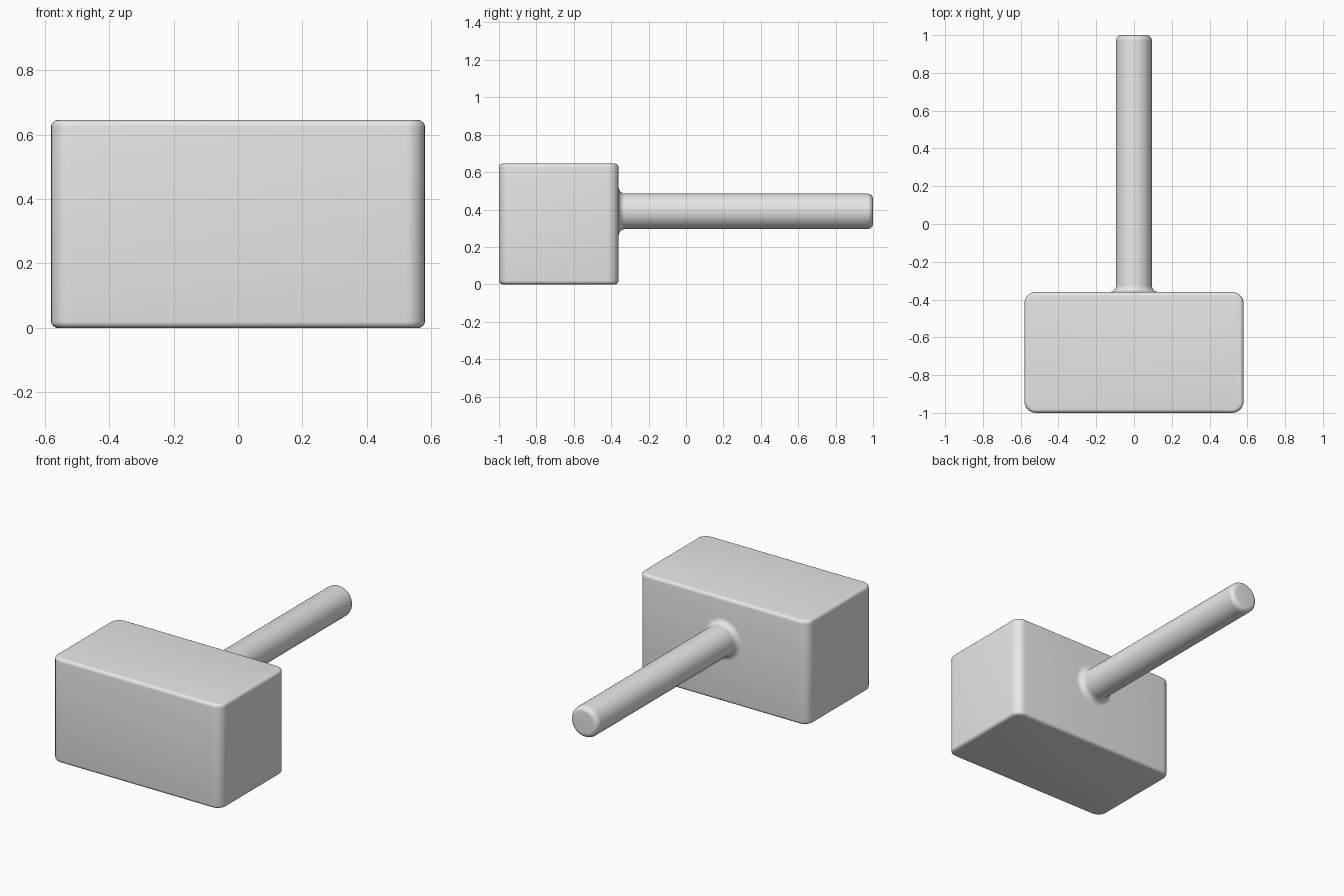
import bpy, bmesh, math
from mathutils import Matrix, Vector

cube = bpy.data.objects.get("Cube")
if cube:
    bpy.data.objects.remove(cube, do_unlink=True)

grey = bpy.data.materials.new("plain_grey")
grey.use_nodes = True
colour = (0.8, 0.8, 0.8, 1)
grey.diffuse_color = colour
grey.node_tree.nodes["Principled BSDF"].inputs["Base Color"].default_value = colour

HALF_X, FRONT, BACK, HEIGHT = 0.58, -1.0, -0.36, 0.645
CORNER, RIM = 0.06, 0.02
RADIUS, FILLET, END_ROUND, AXIS_Z = 0.095, 0.035, 0.03, 0.39


def add_part(name, bm):
    bmesh.ops.recalc_face_normals(bm, faces=bm.faces)
    mesh = bpy.data.meshes.new(name)
    bm.to_mesh(mesh)
    bm.free()
    mesh.materials.append(grey)
    obj = bpy.data.objects.new(name, mesh)
    bpy.context.collection.objects.link(obj)
    bpy.ops.object.select_all(action='DESELECT')
    obj.select_set(True)
    bpy.context.view_layer.objects.active = obj
    bpy.ops.object.shade_smooth_by_angle(angle=math.radians(35))
    return obj


def arc(cy, cr, radius, start, end, steps=8):
    """Points (y, r) along an arc, angles in degrees."""
    angles = [math.radians(start + (end - start) * i / steps) for i in range(steps + 1)]
    return [(cy + radius * math.cos(a), cr + radius * math.sin(a)) for a in angles]


# Head: block with wide rounded upright corners and a finer rounded rim
bm = bmesh.new()
bmesh.ops.create_cube(bm, size=1)
bmesh.ops.scale(bm, verts=bm.verts, vec=(2 * HALF_X, BACK - FRONT, HEIGHT))
bmesh.ops.translate(bm, verts=bm.verts, vec=(0, (FRONT + BACK) / 2, HEIGHT / 2))
upright = [e for e in bm.edges if abs(e.verts[0].co.z - e.verts[1].co.z) > HEIGHT / 2]
bmesh.ops.bevel(bm, geom=upright, offset=CORNER, segments=8, profile=0.5, affect='EDGES')
rim = [e for e in bm.edges if abs(e.verts[0].co.z - e.verts[1].co.z) < 0.001]
bmesh.ops.bevel(bm, geom=rim, offset=RIM, segments=5, profile=0.5, affect='EDGES')
add_part("hammer_head", bm)

# Handle: turned profile with a flared root and a rounded, flat end
profile = arc(BACK + FILLET, RADIUS + FILLET, FILLET, 180, 270)
profile += arc(1 - END_ROUND, RADIUS - END_ROUND, END_ROUND, 90, 0)
bm = bmesh.new()
verts = [bm.verts.new(Vector((r, y, 0))) for y, r in profile]
edges = [bm.edges.new(pair) for pair in zip(verts, verts[1:])]
bmesh.ops.spin(bm, geom=verts + edges, cent=(0, 0, 0), axis=(0, 1, 0),
               angle=math.tau, steps=64, use_duplicate=False)
bmesh.ops.remove_doubles(bm, verts=bm.verts, dist=0.0001)
end_loop = [e for e in bm.edges if e.is_boundary and e.verts[0].co.y > 0]
bmesh.ops.contextual_create(bm, geom=end_loop)
bmesh.ops.transform(bm, matrix=Matrix.Translation((0, 0, AXIS_Z)), verts=bm.verts)
add_part("hammer_handle", bm)
